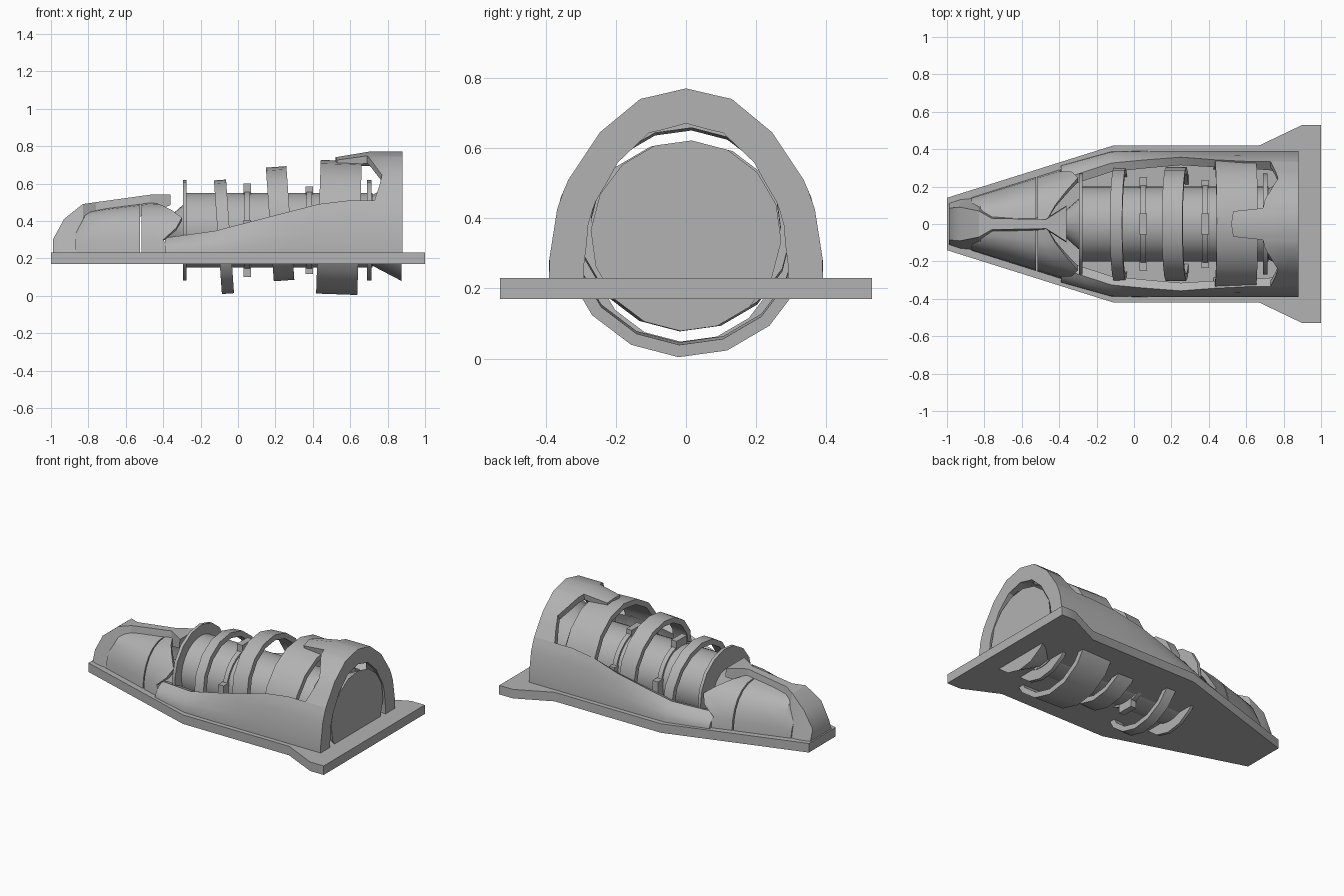
import bpy, bmesh, math
from mathutils import Matrix, Vector

if "Cube" in bpy.data.objects:
    bpy.data.objects.remove(bpy.data.objects["Cube"])

GREY = bpy.data.materials.new("mid grey")
GREY.diffuse_color = (0.45, 0.45, 0.45, 1)
GREY.use_nodes = True
GREY.node_tree.nodes["Principled BSDF"].inputs["Base Color"].default_value = GREY.diffuse_color
AXIS_Z = 0.35


def lerp(table, x):
    """Piecewise linear lookup in a list of (key, value) pairs."""
    if x <= table[0][0]:
        return table[0][1]
    for (a, u), (b, v) in zip(table, table[1:]):
        if x <= b:
            return u + (v - u) * (x - a) / (b - a)
    return table[-1][1]


def finish(name, bm, angle=30):
    bmesh.ops.remove_doubles(bm, verts=bm.verts, dist=1e-5)
    bmesh.ops.recalc_face_normals(bm, faces=bm.faces)
    me = bpy.data.meshes.new(name)
    bm.to_mesh(me)
    bm.free()
    me.materials.append(GREY)
    ob = bpy.data.objects.new(name, me)
    bpy.context.collection.objects.link(ob)
    bpy.ops.object.select_all(action='DESELECT')
    ob.select_set(True)
    bpy.context.view_layer.objects.active = ob
    bpy.ops.object.shade_smooth_by_angle(angle=math.radians(angle))
    return ob


def loft(name, rings):
    """Join closed rings of equal size; ends are capped with strips."""
    bm = bmesh.new()
    vs = [[bm.verts.new(p) for p in r] for r in rings]
    n = len(vs[0])
    for a, b in zip(vs, vs[1:]):
        for i in range(n):
            j = (i + 1) % n
            bm.faces.new((a[i], a[j], b[j], b[i]))
    for r in (vs[0], vs[-1]):
        for i in range(n // 2 - 1):
            bm.faces.new((r[i], r[i + 1], r[n - 2 - i], r[n - 1 - i]))
    return finish(name, bm)


def thick(line, t):
    """Turn an open cross-section into a closed ring, offset toward the middle."""
    inner = []
    for x, y, z in line:
        d = Vector((0, -y, 0.23 - z)).normalized() * t
        inner.append((x, y + d.y, z + d.z))
    return list(line) + inner[::-1]


def lathe(name, profile, sides, centre, tilt=0):
    """Revolve a closed (x, radius) profile around the long axis."""
    bm = bmesh.new()
    vs = []
    for k in range(sides):
        a = 2 * math.pi * (k + 0.15) / sides
        vs.append([bm.verts.new((x, r * math.sin(a), r * math.cos(a))) for x, r in profile])
    n = len(profile)
    for k in range(sides):
        a, b = vs[k], vs[(k + 1) % sides]
        for i in range(n):
            j = (i + 1) % n
            if profile[i][1] or profile[j][1]:
                bm.faces.new((a[i], a[j], b[j], b[i]))
    m = Matrix.Translation(centre) @ Matrix.Rotation(math.radians(tilt), 4, 'Y')
    bmesh.ops.transform(bm, matrix=m, verts=bm.verts)
    return finish(name, bm)


def solid(name, pts, sides):
    prof = [(pts[0][0], 0)] + pts + [(pts[-1][0], 0)]
    return lathe(name, prof, sides, (0, 0, AXIS_Z))


def band(name, x, z, w, r, t, tilt=0, sides=16):
    h = w / 2
    return lathe(name, [(-h, r), (h, r), (h, r - t), (-h, r - t)], sides, (x, 0, z), tilt)


# base plate
half = [(-1, .14), (-.11, .42), (.67, .42), (.9, .53), (1, .53)]
bm = bmesh.new()
outline = half + [(x, -y) for x, y in reversed(half)]
face = bm.faces.new([bm.verts.new((x, y, .17)) for x, y in outline])
ext = bmesh.ops.extrude_face_region(bm, geom=[face])
bmesh.ops.translate(bm, vec=(0, 0, .06), verts=[v for v in ext['geom'] if isinstance(v, bmesh.types.BMVert)])
finish("base_plate", bm)

# inner drum with end flanges and cones
solid("drum", [(-.29, .2), (.72, .2)], 32)
solid("front_flange", [(-.295, .27), (-.275, .27)], 16)
solid("rear_flange", [(.69, .27), (.715, .27)], 16)
solid("front_cone", [(-.38, .06), (-.29, .14)], 16)
solid("rear_cone", [(.70, .18), (.875, .272)], 16)

# loose bands around the drum
band("narrow_band", -.075, .315, .065, .305, .035, -4)
band("middle_band", .225, .385, .11, .305, .035, -4)
band("wide_band", .54, .365, .22, .358, .035, 2)

# thin collars with clips
for i, (x, r) in enumerate(((.05, .25), (.38, .235))):
    band(f"collar_{i}", x, AXIS_Z, .03, .213, .03, 0, 32)
    for k in range(4):
        bm = bmesh.new()
        bmesh.ops.create_cube(bm, size=1)
        m = (Matrix.Translation((x, 0, AXIS_Z)) @ Matrix.Rotation(k * math.pi / 2, 4, 'X')
             @ Matrix.Translation((0, 0, r - .035)) @ Matrix.Diagonal((.04, .11, .07, 1)))
        bmesh.ops.transform(bm, matrix=m, verts=bm.verts)
        finish(f"clip_{i}_{k}", bm)

# side walls of the rear shell
ARCH = [(.23, .39), (.28, .39), (.44, .365), (.51, .335), (.645, .245), (.74, .13), (.77, 0)]
TOP = [(-.39, .31), (-.13, .345), (.43, .49), (.6, .51), (.88, .51)]
WIDTH = [(-.39, .8), (-.11, 1), (.88, 1)]
LEAN = [(-.39, .07), (-.11, .05), (.3, 0)]
WALL = [(.7, .05), (.82, .1)]
for side, s in (("left", 1), ("right", -1)):
    rings = []
    for x in (-.39, -.25, -.12, .05, .25, .43, .6, .73, .80, .88):
        top = lerp(TOP, x)
        line = []
        for f in (0, .2, .45, .7, .88, 1):
            z = .23 + (top - .23) * f
            y = lerp(ARCH, z) * lerp(WIDTH, x) - lerp(LEAN, x) * f ** 2
            line.append((x, s * y, z))
        rings.append(thick(line, lerp(WALL, x)))
    loft(f"shell_wall_{side}", rings)

# rear hood with a notched front edge and a central tongue: (y, z, front x)
HOOD = [(.335, .51, .73), (.285, .585, .755), (.245, .645, .77), (.13, .74, .70),
        (.085, .75, .69), (.068, .754, .53), (0, .77, .52)]
full = HOOD + [(-y, z, x) for y, z, x in reversed(HOOD[:-1])]
rings = []
for f, t in ((0, .04), (.5, .06), (.8, .1), (1, .1)):
    line = []
    for y, z, x in full:
        px = x + (.88 - x) * f
        drop = .03 * max(0, .7 - px) / .18
        line.append((px, y, z - drop))
    rings.append(thick(line, t))
loft("shell_hood", rings)

# nose side panels, split by a thin groove
HEIGHT = [(-.87, .14), (-.82, .22), (-.7, .24), (-.46, .27), (-.29, .265)]
BACK = (-.36, -.40, -.33, -.30, -.36, -.42, -.47)


def panel_line(xs, s):
    line = []
    for i, x in enumerate(xs):
        a = math.radians(15 * i)
        w = .10 + (x + 1) * .315
        y = max(.012, w * max(0, math.cos(a)) ** .75)
        line.append((x, s * y, .23 + lerp(HEIGHT, x) * math.sin(a)))
    return thick(line, .03)


for side, s in (("left", 1), ("right", -1)):
    loft(f"nose_panel_front_{side}", [panel_line([x] * 7, s) for x in (-.87, -.82, -.7, -.6, -.523)])
    mid = [-.515 + (b + .515) * .4 for b in BACK]
    loft(f"nose_panel_rear_{side}", [panel_line(xs, s) for xs in ([-.515] * 7, mid, BACK)])

# central spine of the nose: x, top half width, bottom half width, top, bottom
SPINE = [(-.99, .085, .11, .30, .23), (-.93, .09, .13, .41, .23), (-.83, .07, .14, .49, .23),
         (-.76, .03, .06, .50, .35), (-.47, .025, .03, .54, .44), (-.36, .095, .10, .54, .485)]
loft("nose_spine", [[(x, -b, lo), (x, -a, hi), (x, a, hi), (x, b, lo)] for x, a, b, hi, lo in SPINE])
